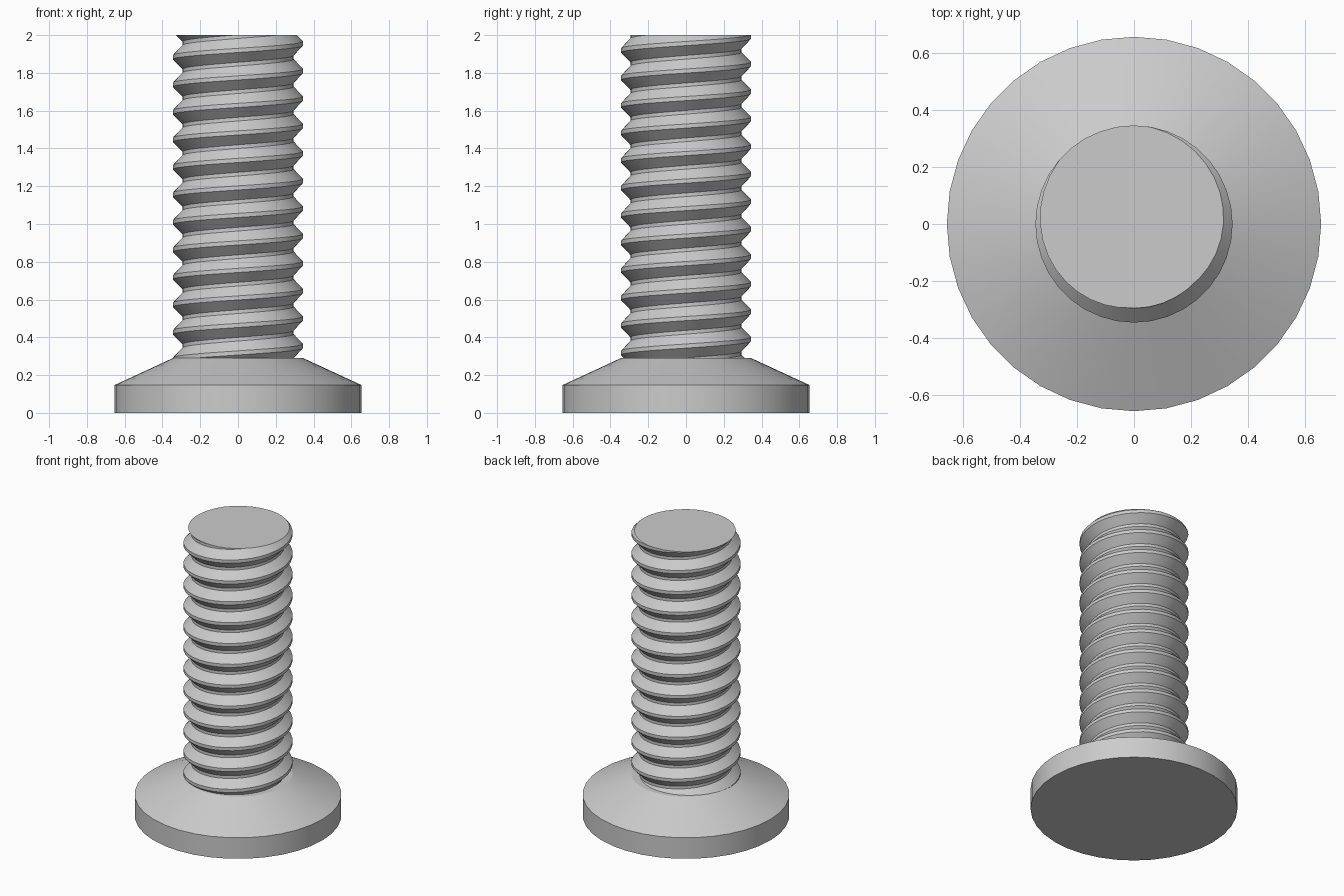
import bpy, bmesh, math

cube = bpy.data.objects.get("Cube")
if cube:
    bpy.data.objects.remove(cube, do_unlink=True)

SIDES = 36
PITCH = 0.1456
ROOT, CREST = 0.295, 0.345
HEAD_TOP, TOP = 0.29, 2.0

steel = bpy.data.materials.new("grey_steel")
steel.use_nodes = True
colour = (0.6, 0.6, 0.6, 1)
steel.diffuse_color = colour
steel.node_tree.nodes["Principled BSDF"].inputs["Base Color"].default_value = colour


def finish(bm, name):
    bmesh.ops.recalc_face_normals(bm, faces=bm.faces[:])
    mesh = bpy.data.meshes.new(name)
    bm.to_mesh(mesh)
    bm.free()
    mesh.materials.append(steel)
    obj = bpy.data.objects.new(name, mesh)
    bpy.context.collection.objects.link(obj)
    bpy.ops.object.select_all(action='DESELECT')
    obj.select_set(True)
    bpy.context.view_layer.objects.active = obj
    bpy.ops.object.shade_smooth_by_angle(angle=math.radians(22))
    return obj


# Head: a disc with a sloping shoulder, closed top and bottom
bm = bmesh.new()
rings = []
for radius, z in ((0.655, 0), (0.655, 0.147), (CREST, HEAD_TOP)):
    ring = []
    for i in range(SIDES):
        a = math.tau * i / SIDES
        ring.append(bm.verts.new((radius * math.cos(a), radius * math.sin(a), z)))
    rings.append(ring)
for low, high in zip(rings, rings[1:]):
    for i in range(SIDES):
        j = (i + 1) % SIDES
        bm.faces.new((low[i], low[j], high[j], high[i]))
bm.faces.new(rings[0])
bm.faces.new(rings[-1])
finish(bm, "head")

# Shank: one right-handed thread profile swept up a helix
profile = ((CREST, -0.011), (CREST, 0.011), (ROOT, 0.063), (ROOT, 0.0826))
crest_start = 1.9555 - 14 * PITCH   # crest height on the +x side
bm = bmesh.new()
steps = []
for k in range(SIDES * 16):
    a = math.tau * k / SIDES
    rise = crest_start + PITCH * k / SIDES
    steps.append([bm.verts.new((r * math.cos(a), r * math.sin(a), rise + dz))
                  for r, dz in profile])
for k in range(len(steps) - SIDES - 1):
    here = steps[k] + [steps[k + SIDES][0]]
    there = steps[k + 1] + [steps[k + 1 + SIDES][0]]
    for j in range(len(profile)):
        bm.faces.new((here[j], there[j], there[j + 1], here[j + 1]))

# Trim the thread flat at both ends and cap it
for z, up in ((HEAD_TOP - 0.01, -1), (TOP, 1)):
    bmesh.ops.bisect_plane(bm, geom=bm.verts[:] + bm.edges[:] + bm.faces[:],
                           plane_co=(0, 0, z), plane_no=(0, 0, up), clear_outer=True)
loose = [v for v in bm.verts if not v.link_faces]
bmesh.ops.delete(bm, geom=loose, context='VERTS')
rim = [e for e in bm.edges if e.is_boundary]
bmesh.ops.holes_fill(bm, edges=rim, sides=0)
finish(bm, "threaded_shank")
